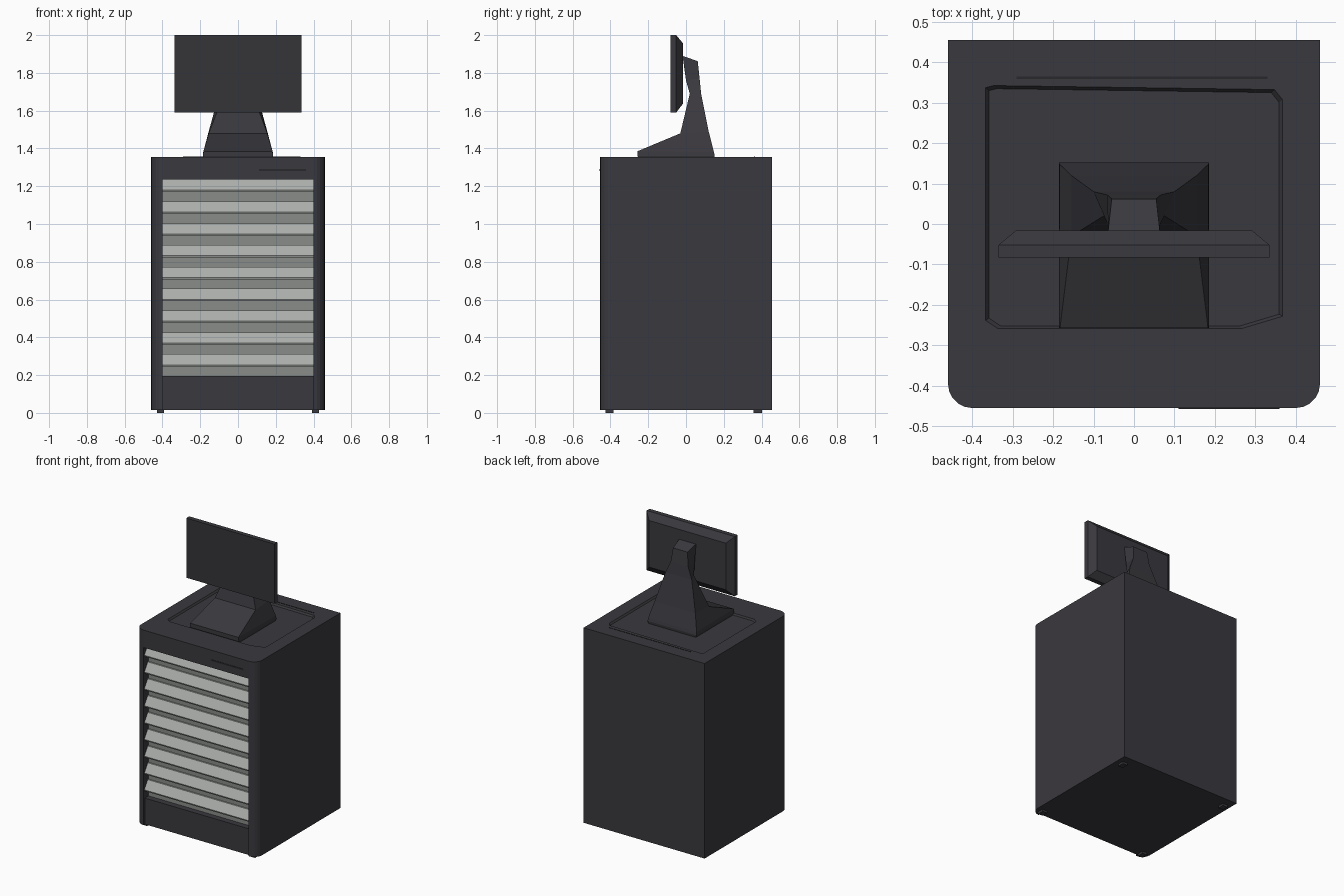
import bpy, bmesh, math

cube = bpy.data.objects.get("Cube")
if cube:
    bpy.data.objects.remove(cube, do_unlink=True)


def material(name, rgb):
    m = bpy.data.materials.new(name)
    m.use_nodes = True
    m.diffuse_color = (*rgb, 1)
    m.node_tree.nodes["Principled BSDF"].inputs["Base Color"].default_value = (*rgb, 1)
    return m


CHARCOAL = material("charcoal", (0.042, 0.040, 0.048))
SCREEN = material("dark screen", (0.036, 0.035, 0.040))
BLACK = material("slot black", (0.022, 0.021, 0.025))
LIGHT = material("light grey", (0.40, 0.42, 0.40))
SHADE = material("mid grey", (0.25, 0.265, 0.25))


def finish(name, bm, *mats):
    bmesh.ops.recalc_face_normals(bm, faces=bm.faces)
    me = bpy.data.meshes.new(name)
    bm.to_mesh(me)
    bm.free()
    for m in mats:
        me.materials.append(m)
    ob = bpy.data.objects.new(name, me)
    bpy.context.collection.objects.link(ob)
    return ob


def loft(name, rings, *mats):
    """Skin a stack of equal-length point rings and cap both ends."""
    bm = bmesh.new()
    rows = [[bm.verts.new(p) for p in ring] for ring in rings]
    n = len(rows[0])
    for a, b in zip(rows, rows[1:]):
        for i in range(n):
            j = (i + 1) % n
            bm.faces.new((a[i], a[j], b[j], b[i]))
    bm.faces.new(rows[0])
    bm.faces.new(rows[-1])
    return finish(name, bm, *mats)


def box(name, x, y, z, mat):
    return loft(name, [[(x[0], y[0], h), (x[1], y[0], h), (x[1], y[1], h), (x[0], y[1], h)]
                       for h in z], mat)


# Cabinet body: U-shaped plan with rounded front posts
R = 0.06
half = [(0.40, -0.39), (0.40, -0.455)]
half += [(0.40 + R * math.sin(a), -0.395 - R * math.cos(a))
         for a in (math.radians(18 * k) for k in range(1, 6))]
half.append((0.46, 0.455))
plan = half + [(-x, y) for x, y in reversed(half)]
body = loft("cabinet_body", [[(x, y, z) for x, y in plan] for z in (0.015, 1.355)], CHARCOAL)

# Shallow recess in the cabinet top
outline = [(-0.34, -0.26), (0.27, -0.26), (0.37, -0.23), (0.37, 0.31),
           (0.35, 0.335), (-0.35, 0.345), (-0.37, 0.34), (-0.37, -0.24)]
cutter = loft("top_recess_cutter", [[(x * s, y * s, z) for x, y in outline]
                                    for z, s in ((1.343, 0.97), (1.37, 1.02))], CHARCOAL)
cutter.hide_render = True
mod = body.modifiers.new("top recess", "BOOLEAN")
mod.object = cutter
mod.solver = "EXACT"
bpy.context.view_layer.objects.active = body
bpy.ops.object.modifier_apply(modifier=mod.name)
bpy.data.objects.remove(cutter, do_unlink=True)

# Front header, lower panel and thin slots
box("front_header", (-0.40, 0.40), (-0.455, -0.39), (1.235, 1.355), CHARCOAL)
box("lower_panel", (-0.40, 0.40), (-0.44, -0.39), (0.015, 0.195), CHARCOAL)
box("header_slot", (0.11, 0.36), (-0.457, -0.454), (1.281, 1.291), BLACK)
box("top_rear_slot", (-0.29, 0.33), (0.359, 0.365), (1.354, 1.357), BLACK)

# Nine drawers: sloping lip above a recessed face
PITCH = 1.04 / 9
for k in range(9):
    top = 1.235 - k * PITCH
    profile = [(-0.385, top), (-0.41, top), (-0.447, top - 0.056), (-0.443, top - 0.066),
               (-0.400, top - 0.066), (-0.400, top - PITCH), (-0.385, top - PITCH)]
    drawer = loft(f"drawer_{k + 1}", [[(x, y, z) for y, z in profile] for x in (-0.399, 0.399)],
                  LIGHT, SHADE)
    for f in drawer.data.polygons:
        if f.center.z < top - 0.063 and abs(f.normal.x) < 0.5:
            f.material_index = 1

# Feet
for side, sx in (("left", 1), ("right", -1)):
    for end, y in (("front", -0.405), ("rear", 0.38)):
        x = sx * 0.41
        box(f"{end}_{side}_foot", (x - 0.018, x + 0.018), (y - 0.022, y + 0.022),
            (0.0, 0.02), CHARCOAL)

# Monitor stand: (front y, front z, front half width, back y, back z, back half width)
sections = [(-0.250, 1.343, 0.180, 0.150, 1.343, 0.180),
            (-0.257, 1.360, 0.186, 0.152, 1.360, 0.186),
            (-0.257, 1.385, 0.183, 0.148, 1.380, 0.184),
            (-0.030, 1.480, 0.155, 0.120, 1.490, 0.155),
            (0.020, 1.690, 0.075, 0.080, 1.690, 0.100),
            (0.000, 1.760, 0.065, 0.072, 1.770, 0.066),
            (-0.018, 1.890, 0.064, 0.062, 1.862, 0.055)]
loft("monitor_stand", [[(-fw, fy, fz), (fw, fy, fz), (bw, by, bz), (-bw, by, bz)]
                       for fy, fz, fw, by, bz, bw in sections], CHARCOAL)

# Monitor: flat slab with a bevelled back
monitor = loft("monitor", [[(-w, y, lo), (w, y, lo), (w, y, hi), (-w, y, hi)]
                           for y, w, lo, hi in ((-0.083, 0.335, 1.59, 2.0),
                                                (-0.052, 0.335, 1.59, 2.0),
                                                (-0.016, 0.292, 1.637, 1.957))],
               CHARCOAL, SCREEN)
for f in monitor.data.polygons:
    if f.normal.y < -0.9:
        f.material_index = 1
